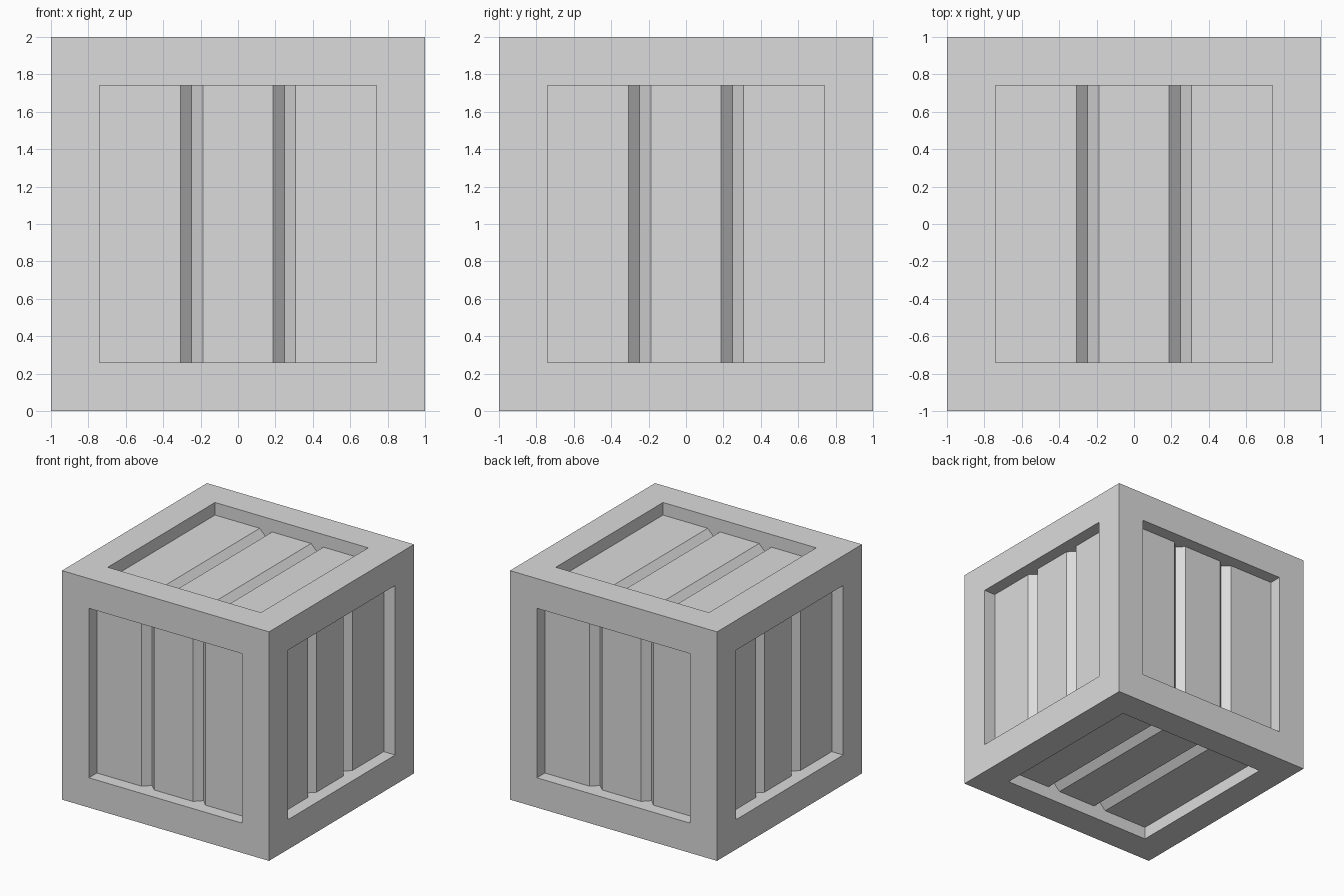
import bpy
import bmesh
from math import radians
from mathutils import Matrix

HALF = 1.0        # half the crate's side
BORDER = 0.26     # width of the frame around each opening
RECESS = 0.11     # how far the planks sit behind the frame
GROOVE = 0.06     # half width and depth of each V groove
GROOVE_X = 0.248  # groove distance from the middle

old = bpy.data.objects.get("Cube")
if old:
    bpy.data.objects.remove(old, do_unlink=True)

grey = bpy.data.materials.new("plain grey")
grey.use_nodes = True
grey.diffuse_color = (0.71, 0.71, 0.71, 1)
grey.node_tree.nodes["Principled BSDF"].inputs["Base Color"].default_value = grey.diffuse_color


def add_object(name, bm):
    mesh = bpy.data.meshes.new(name)
    bm.to_mesh(mesh)
    bm.free()
    mesh.materials.append(grey)
    obj = bpy.data.objects.new(name, mesh)
    obj.location.z = HALF
    bpy.context.collection.objects.link(obj)


# Frame: a cube with a straight-walled opening sunk into every side
bm = bmesh.new()
bmesh.ops.create_cube(bm, size=2 * HALF)
sides = list(bm.faces)
bmesh.ops.inset_individual(bm, faces=sides, thickness=BORDER, use_even_offset=True)
bmesh.ops.inset_individual(bm, faces=sides, thickness=0, depth=-(RECESS + GROOVE))
bmesh.ops.delete(bm, geom=sides, context='FACES')
add_object("crate_frame", bm)

# Plank panel: a cross-section with two V grooves, swept across the opening
edge = HALF - BORDER
top = HALF - RECESS
profile = [(-edge, top)]
for x in (-GROOVE_X, GROOVE_X):
    profile += [(x - GROOVE, top), (x, top - GROOVE), (x + GROOVE, top)]
profile.append((edge, top))


def add_panel(name, turn):
    bm = bmesh.new()
    near, far = [[bm.verts.new((x, y, z)) for x, z in profile] for y in (-edge, edge)]
    for i in range(len(profile) - 1):
        bm.faces.new((near[i], near[i + 1], far[i + 1], far[i]))
    bm.transform(turn)
    add_object(name, bm)


# Grooves run front to back on the top and bottom, and upright on the sides
add_panel("top_planks", Matrix.Identity(4))
add_panel("bottom_planks", Matrix.Rotation(radians(180), 4, 'Y'))
upright = Matrix.Rotation(radians(90), 4, 'X')
for i, side in enumerate(("front", "left", "back", "right")):
    add_panel(side + "_planks", Matrix.Rotation(radians(90 * i), 4, 'Z') @ upright)
